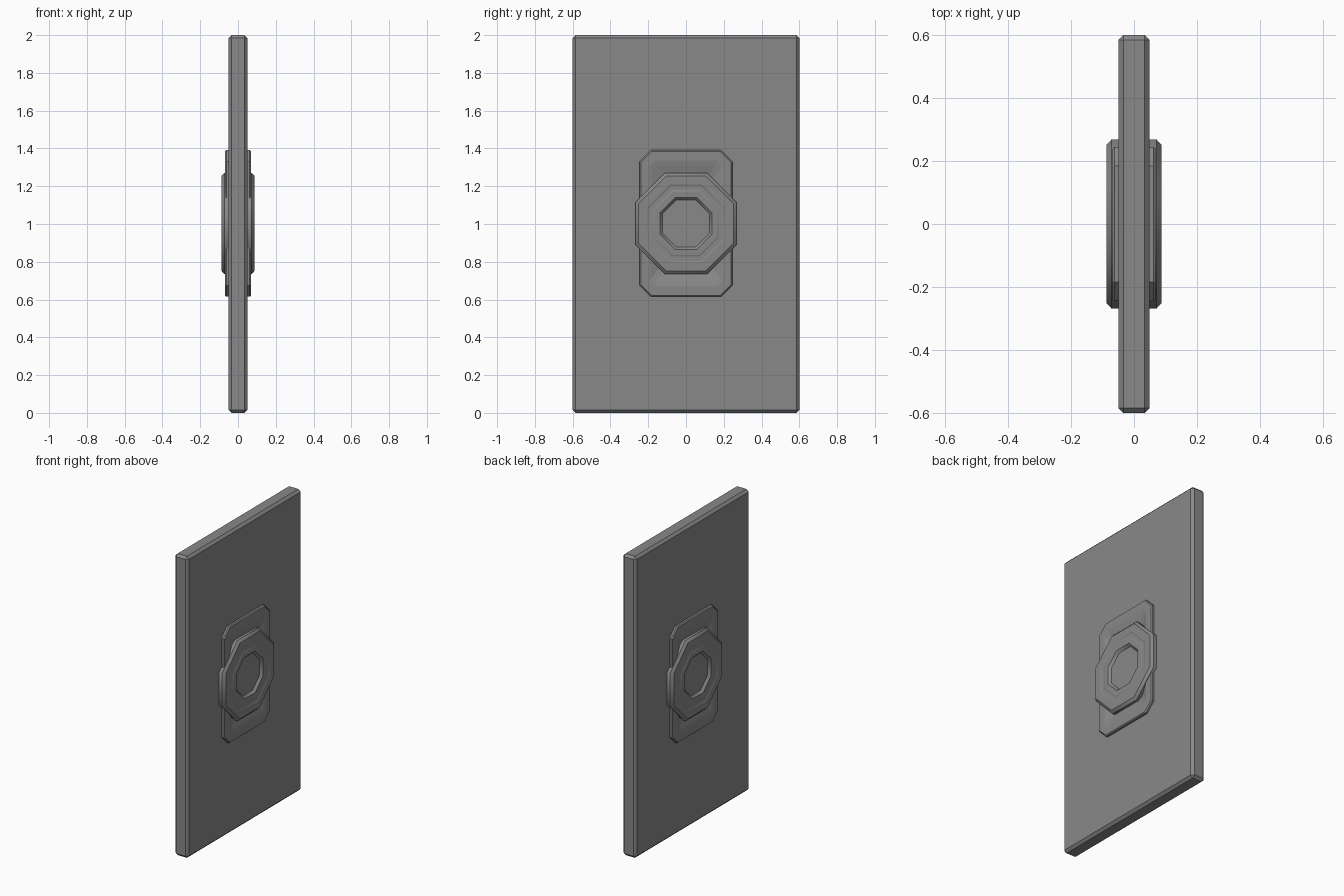
import bpy, bmesh

if "Cube" in bpy.data.objects:
    bpy.data.objects.remove(bpy.data.objects["Cube"])

CZ = 1.003  # height of the emblem centre

grey = bpy.data.materials.new("dark_grey")
grey.diffuse_color = (0.25, 0.25, 0.25, 1)
grey.use_nodes = True
grey.node_tree.nodes["Principled BSDF"].inputs["Base Color"].default_value = grey.diffuse_color


def contour(hy, hz, cut):
    """Rectangle with cut corners, as (y, z) pairs."""
    quarter = [(1, 1, 0, cut), (1, 1, cut, 0), (-1, 1, cut, 0), (-1, 1, 0, cut),
               (-1, -1, 0, cut), (-1, -1, cut, 0), (1, -1, cut, 0), (1, -1, 0, cut)]
    return [(sy * (hy - a), sz * (hz - b)) for sy, sz, a, b in quarter]


def loft(name, levels, round_sides=False):
    """Skin (x, half_y, half_z, corner_cut) contours and mirror to the other face."""
    bm = bmesh.new()
    rings = [[bm.verts.new((x, y, CZ + z)) for y, z in contour(hy, hz, cut)]
             for x, hy, hz, cut in levels]
    for a, b in zip(rings, rings[1:]):
        for i in range(8):
            j = (i + 1) % 8
            bm.faces.new((a[i], a[j], b[j], b[i])).smooth = round_sides
    bm.faces.new(rings[-1])
    # Keep every contour line crisp; only the corners between sides blend
    for ring in rings:
        for i in range(8):
            bm.edges.get((ring[i], ring[(i + 1) % 8])).smooth = False
    mesh = bpy.data.meshes.new(name)
    bm.to_mesh(mesh)
    bm.free()
    mesh.materials.append(grey)
    ob = bpy.data.objects.new(name, mesh)
    bpy.context.collection.objects.link(ob)
    ob.modifiers.new("both_faces", 'MIRROR')
    return ob


# Main slab with chamfered edges
bpy.ops.mesh.primitive_cube_add(size=1, location=(0, 0, 1))
slab = bpy.context.object
slab.name = "door_slab"
slab.scale = (0.1, 1.2, 2.0)
bpy.ops.object.transform_apply(location=False, rotation=False, scale=True)
slab.data.materials.append(grey)
bevel = slab.modifiers.new("chamfer", 'BEVEL')
bevel.width = 0.016
bevel.segments = 1

# Back plate: raised frame with a sunken, sloped centre
loft("lock_plate", [
    (0.0, 0.245, 0.388, 0.060),
    (0.062, 0.245, 0.388, 0.060),
    (0.069, 0.239, 0.382, 0.058),
    (0.069, 0.192, 0.332, 0.030),
    (0.065, 0.178, 0.308, 0.024),
    (0.051, 0.140, 0.250, 0.018),
])

# Octagonal boss: shallow stepped rings around a recessed centre
OCT = 2 - 2 ** 0.5  # corner cut of a regular octagon per unit apothem
boss = [(0.0, 0.268), (0.072, 0.268), (0.087, 0.252), (0.087, 0.205),
        (0.084, 0.198), (0.084, 0.176), (0.087, 0.168), (0.087, 0.138),
        (0.071, 0.124)]
loft("octagon_boss", [(x, r, r, r * OCT) for x, r in boss], round_sides=True)
